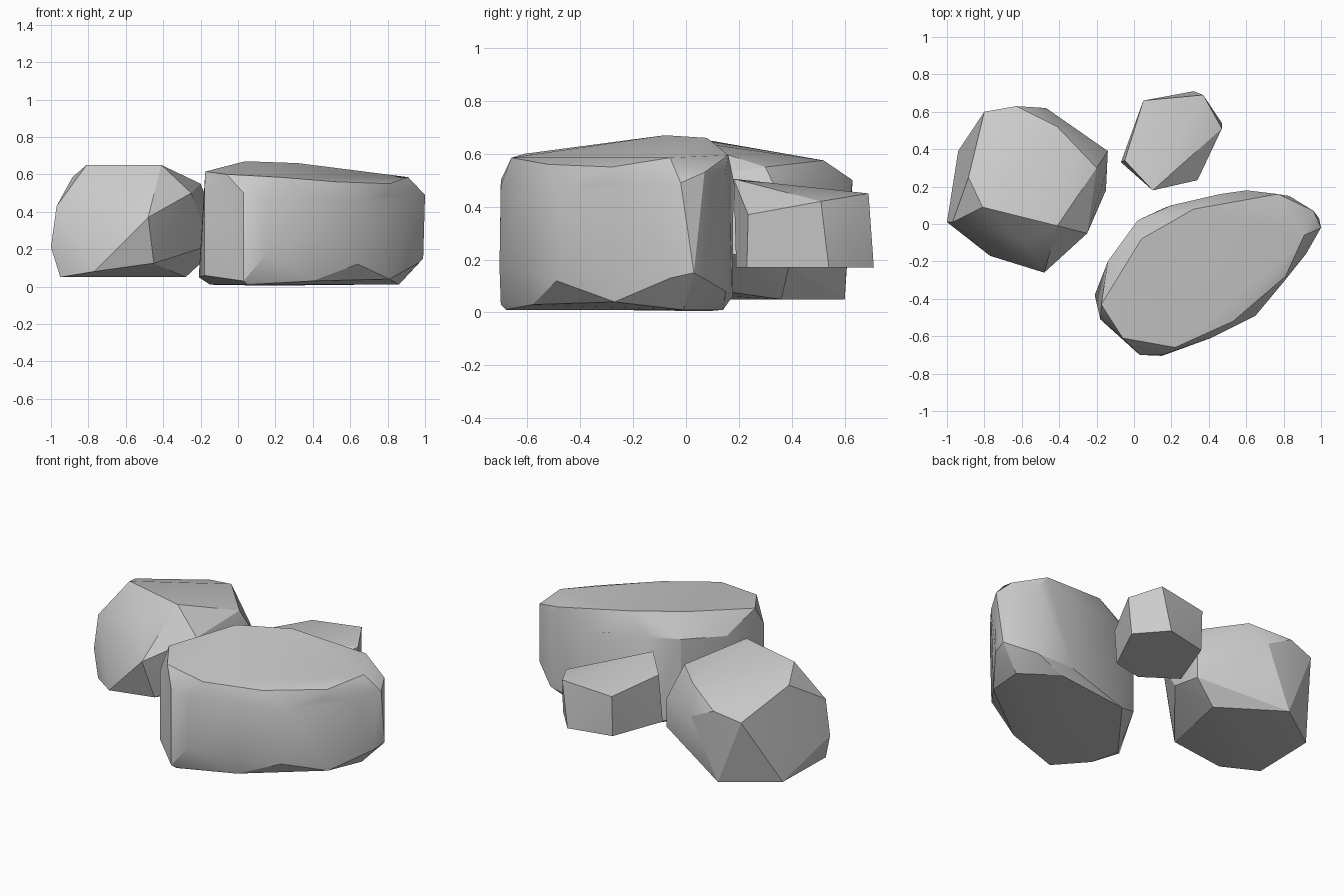
import bpy, bmesh, math


def rock(name, *rings):
    """Faceted boulder: convex hull around a few rings of corner points."""
    bm = bmesh.new()
    for ring in rings:
        for p in ring:
            bm.verts.new(p)
    res = bmesh.ops.convex_hull(bm, input=bm.verts[:])
    junk = {g for g in res["geom_interior"] + res["geom_unused"]
            if isinstance(g, bmesh.types.BMVert) and g.is_valid}
    bmesh.ops.delete(bm, geom=list(junk), context='VERTS')
    # merge nearly coplanar triangles into broad facets
    bmesh.ops.dissolve_limit(bm, angle_limit=math.radians(4),
                             verts=bm.verts[:], edges=bm.edges[:])
    bmesh.ops.recalc_face_normals(bm, faces=bm.faces[:])
    mesh = bpy.data.meshes.new(name)
    bm.to_mesh(mesh)
    bm.free()
    ob = bpy.data.objects.new(name, mesh)
    bpy.context.collection.objects.link(ob)
    bpy.ops.object.select_all(action='DESELECT')
    ob.select_set(True)
    bpy.context.view_layer.objects.active = ob
    bpy.ops.object.shade_smooth_by_angle(angle=math.radians(25))


# left boulder: base, waist, top
rock("left_boulder",
     [(-.28, .36, .05), (-.64, .60, .05), (-.94, .39, .05), (-.95, -.02, .05),
      (-.77, -.17, .08), (-.45, -.18, .125)],
     [(-1, .01, .21), (-.97, .01, .43), (-.48, -.26, .37), (-.15, .18, .22),
      (-.14, .39, .18), (-.14, .39, .36), (-.145, .29, .41), (-.25, -.05, .50),
      (-.47, .62, .42), (-.80, .60, .46), (-.63, .63, .50)],
     [(-.81, .01, .545), (-.60, -.09, .535), (-.81, .09, .65), (-.41, -.01, .65),
      (-.20, .30, .55), (-.41, .52, .575), (-.885, .25, .585)])

# large front boulder: base, lower waist, upper waist, top
rock("large_boulder",
     [(.86, -.01, .01), (.65, .14, .01), (.16, .085, .005), (-.15, -.32, .01),
      (-.11, -.50, .01), (.05, -.68, .01), (.40, -.58, .03), (.81, -.27, .04)],
     [(-.21, -.38, .05), (-.18, -.51, .06), (.03, -.70, .03), (.15, -.705, .17),
      (.41, -.61, .15), (.64, -.49, .12), (.97, -.06, .13), (.99, .03, .15),
      (.83, .15, .08), (.60, .175, .06), (.02, .02, .06)],
     [(-.18, -.51, .49), (.03, -.70, .50), (.15, -.70, .48), (.41, -.61, .48),
      (.65, -.49, .46), (.80, -.31, .49), (.92, -.16, .47), (1, -.02, .49),
      (.96, .07, .53), (.83, .15, .52), (.60, .18, .50), (.46, .16, .52),
      (.20, .10, .54), (.02, .02, .54), (-.14, -.20, .52)],
     [(-.175, -.43, .615), (-.06, -.61, .60), (.22, -.66, .585), (.53, -.52, .56),
      (.81, -.28, .55), (.91, -.06, .585), (.77, .16, .595), (.32, .08, .66),
      (.04, -.08, .67)])

# small rear stone: base and slanted top
rock("small_stone",
     [(.47, .54, .17), (.32, .71, .17), (.05, .65, .17), (-.07, .33, .17),
      (.13, .19, .17), (.32, .23, .17)],
     [(.10, .18, .505), (.34, .235, .37), (.47, .51, .42), (.37, .69, .45),
      (.05, .66, .42), (-.05, .34, .46)])
